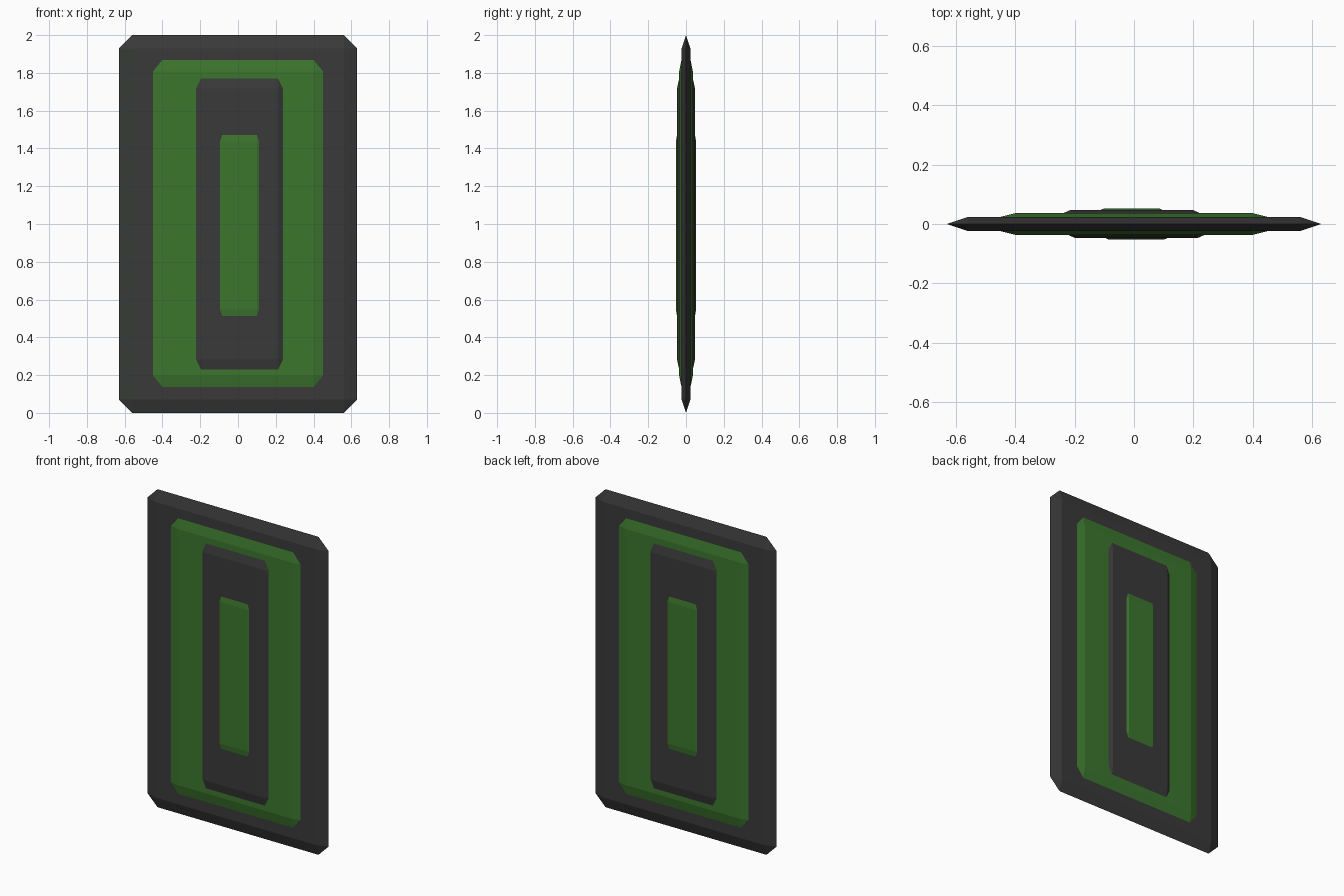
import bpy, bmesh
from math import pi

if "Cube" in bpy.data.objects:
    bpy.data.objects.remove(bpy.data.objects["Cube"])


def material(name, color):
    mat = bpy.data.materials.new(name)
    mat.diffuse_color = color
    mat.use_nodes = True
    mat.node_tree.nodes["Principled BSDF"].inputs["Base Color"].default_value = mat.diffuse_color
    return mat


DARK = material("dark_grey", (0.04, 0.042, 0.04, 1))
GREEN = material("green", (0.045, 0.18, 0.027, 1))


# Flat slab chamfered to a knife edge all round, with clipped corners
def slab(name, half, mat):
    hx, hy, hz = half
    ix, iz = hx * 0.889, hz * 0.93
    bm = bmesh.new()
    for sx in (-1, 1):
        for sz in (-1, 1):
            for co in ((ix, hy, iz), (ix, -hy, iz), (hx, 0, iz), (ix, 0, hz)):
                bm.verts.new((sx * co[0], co[1], sz * co[2]))
    bmesh.ops.convex_hull(bm, input=bm.verts[:])
    bmesh.ops.dissolve_limit(bm, angle_limit=0.002, verts=bm.verts[:], edges=bm.edges[:])
    bmesh.ops.recalc_face_normals(bm, faces=bm.faces[:])
    mesh = bpy.data.meshes.new(name)
    bm.to_mesh(mesh)
    bm.free()
    mesh.materials.append(mat)
    return mesh


def place(name, mesh, loc, turn=0):
    obj = bpy.data.objects.new(name, mesh)
    obj.location = loc
    obj.rotation_euler.z = turn
    bpy.context.collection.objects.link(obj)


# Main panel
place("main_panel", slab("main_panel", (0.63, 0.0235, 1.0), DARK), (0, 0, 1))

# Stepped raised layers: name, half sizes, x offset, depth, height, material
layers = [
    ("wide_layer", (0.45, 0.0125, 0.866), 0.0, 0.0237, 1.003, GREEN),
    ("middle_layer", (0.23, 0.0115, 0.77), 0.008, 0.0363, 1.0, DARK),
    ("centre_strip", (0.103, 0.005, 0.479), 0.008, 0.0479, 0.992, GREEN),
]

# Each layer appears on the front and, turned half round, on the back
for name, half, x, y, z, mat in layers:
    mesh = slab(name, half, mat)
    place("front_" + name, mesh, (x, -y, z))
    place("back_" + name, mesh, (-x, y, z), pi)
